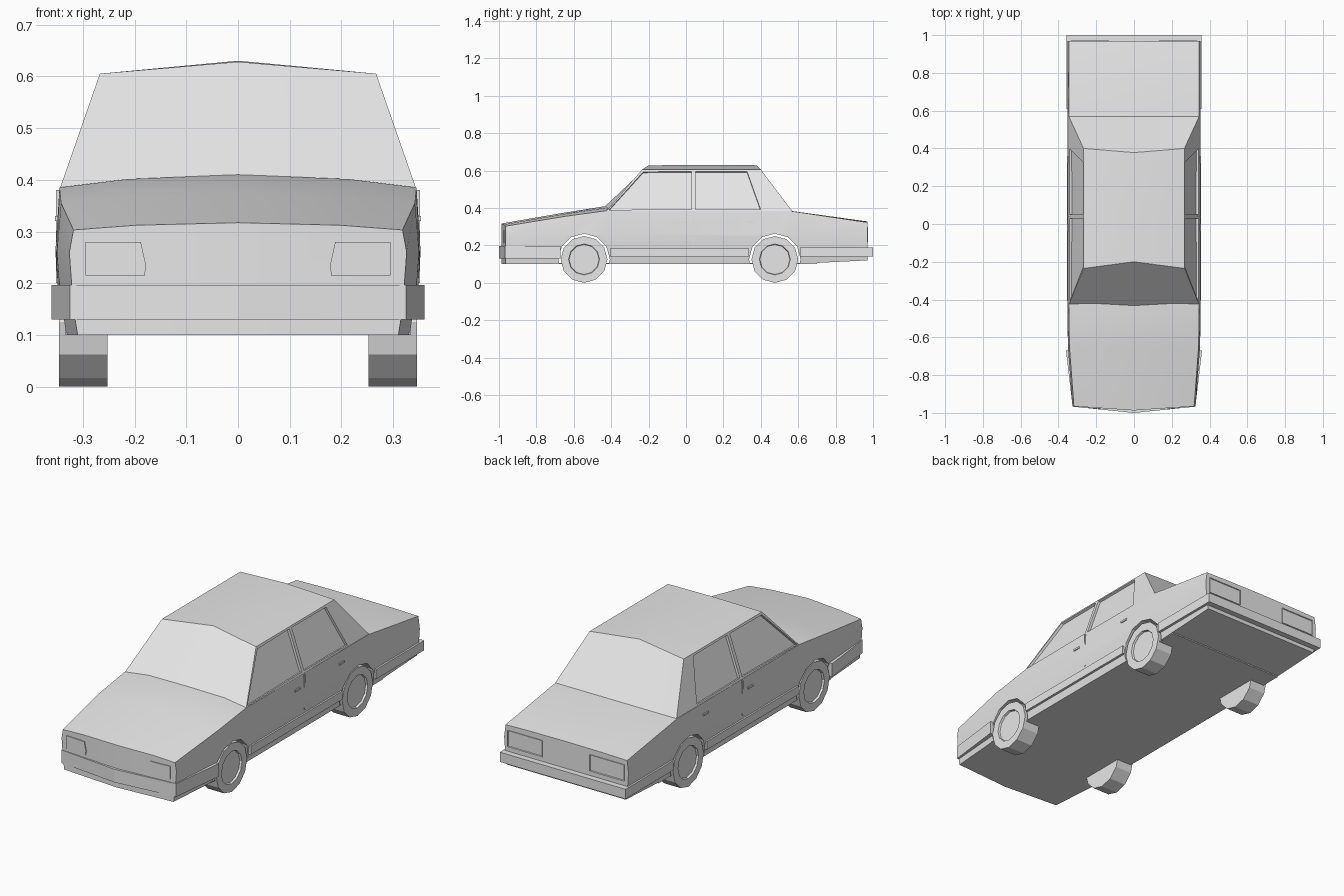
import bpy, bmesh, math
from mathutils import Vector, Matrix

if "Cube" in bpy.data.objects:
    bpy.data.objects.remove(bpy.data.objects["Cube"])

paint = bpy.data.materials.new("light_grey")
paint.use_nodes = True
paint.diffuse_color = (0.8, 0.8, 0.8, 1)
paint.node_tree.nodes["Principled BSDF"].inputs["Base Color"].default_value = (0.8, 0.8, 0.8, 1)


def finish(name, bm, smooth=False):
    """Turn a bmesh into a named, coloured object."""
    mesh = bpy.data.meshes.new(name)
    bm.to_mesh(mesh)
    bm.free()
    mesh.materials.append(paint)
    obj = bpy.data.objects.new(name, mesh)
    bpy.context.collection.objects.link(obj)
    for o in bpy.context.selected_objects:
        o.select_set(False)
    obj.select_set(True)
    bpy.context.view_layer.objects.active = obj
    if smooth:
        bpy.ops.object.shade_smooth_by_angle(angle=math.radians(25))
    return obj


def prism(name, points, push, rim=0, sink=0):
    """Extrude a flat outline; optionally sink a rimmed panel into its far face."""
    bm = bmesh.new()
    face = bm.faces.new([bm.verts.new(p) for p in points])
    out = bmesh.ops.extrude_face_region(bm, geom=[face])["geom"]
    bmesh.ops.translate(bm, vec=push, verts=[v for v in out if isinstance(v, bmesh.types.BMVert)])
    bmesh.ops.recalc_face_normals(bm, faces=bm.faces)
    if rim:
        cap = [f for f in out if isinstance(f, bmesh.types.BMFace)]
        bmesh.ops.inset_individual(bm, faces=cap, thickness=rim, depth=-sink)
    return finish(name, bm)


def plan(name, half, z0, z1):
    """Slab from the left half of a plan outline, mirrored across x."""
    full = half + [(-x, y) for x, y in reversed(half) if x > 0]
    return prism(name, [(x, y, z0) for x, y in full], (0, 0, z1 - z0))


def cylinder_x(bm, radius, length, centre):
    turn = Matrix.Translation(centre) @ Matrix.Rotation(math.pi / 2, 4, "Y")
    bmesh.ops.create_cone(bm, cap_ends=True, segments=12, radius1=radius,
                          radius2=radius, depth=length, matrix=turn)


# Lower body: sections lofted from nose to tail
stations = [  # y, half width, shoulder z, crown z, bottom z, centre bulge
    (-0.965, 0.318, 0.303, 0.317, 0.10, 0.022),
    (-0.65, 0.342, 0.355, 0.375, 0.10, 0.0),
    (-0.43, 0.345, 0.385, 0.41, 0.10, 0.0),
    (0.565, 0.345, 0.383, 0.384, 0.10, 0.0),
    (0.97, 0.345, 0.323, 0.328, 0.12, 0.0)]
bm = bmesh.new()
rings = []
for y, w, shoulder, crown, low, bulge in stations:
    side = [(w - 0.008, low), (w, 0.15), (w + 0.008, 0.26), (w, shoulder),
            (0.62 * w, shoulder + 0.65 * (crown - shoulder))]
    ring = [(0, low)] + side + [(0, crown)] + [(-x, z) for x, z in reversed(side)]
    rings.append([bm.verts.new((x, y - bulge * (1 - abs(x) / w), z)) for x, z in ring])
for a, b in zip(rings, rings[1:]):
    for i in range(len(a)):
        j = (i + 1) % len(a)
        bm.faces.new((a[i], a[j], b[j], b[i]))
for ring in (rings[0], rings[-1]):
    bm.faces.new(ring[:7])
    bm.faces.new(ring[6:] + ring[:1])
bmesh.ops.recalc_face_normals(bm, faces=bm.faces)
body = finish("body", bm)

# Wheel arches cut through the body
AXLES = (-0.545, 0.475)
bm = bmesh.new()
for y in AXLES:
    cylinder_x(bm, 0.138, 1.0, (0, y, 0.125))
cutter = finish("arch_cutter", bm)
cutter.hide_render = True
bpy.context.view_layer.objects.active = body
cut = body.modifiers.new("arches", "BOOLEAN")
cut.operation = "DIFFERENCE"
cut.solver = "EXACT"
cut.object = cutter
bpy.ops.object.modifier_apply(modifier=cut.name)
bpy.data.objects.remove(cutter)
body.select_set(True)
bpy.ops.object.shade_smooth_by_angle(angle=math.radians(25))

# Floor pan closing the underside
plan("floor", [(0.334, 0.7), (0.334, -0.7), (0, -0.7), (0, 0.7)][:2], 0.10, 0.106)

# Cabin: crowned roof, screens and sunken side windows
bm = bmesh.new()
base_y = (-0.425, 0.04, 0.41, 0.568)
roof_y = (-0.235, 0.04, 0.335, 0.40)
BELT, EAVE = 0.384, 0.605
ridge = [bm.verts.new((0, y, z)) for y, z in
         ((-0.20, 0.628), (0.04, 0.63), (0.335, 0.63), (0.378, 0.628))]
cowl = bm.verts.new((0, -0.432, 0.41))
shelf = bm.verts.new((0, 0.568, 0.384))
windows = []
for s in (1, -1):
    base = [bm.verts.new((s * 0.344, y, BELT)) for y in base_y]
    eave = [bm.verts.new((s * 0.267, y, EAVE)) for y in roof_y]
    for i in range(3):
        pane = bm.faces.new((base[i], base[i + 1], eave[i + 1], eave[i]))
        if i < 2:
            windows.append(pane)
        bm.faces.new((eave[i], eave[i + 1], ridge[i + 1], ridge[i]))
    bm.faces.new((base[0], eave[0], ridge[0], cowl))
    bm.faces.new((base[3], eave[3], ridge[3], shelf))
bmesh.ops.recalc_face_normals(bm, faces=bm.faces)
bmesh.ops.inset_individual(bm, faces=windows, thickness=0.014, depth=0.0)
bmesh.ops.inset_individual(bm, faces=windows, thickness=0.001, depth=-0.012)
finish("cabin", bm, smooth=True)

# Bumpers and sills
plan("front_bumper", [(0, -1.0), (0.325, -0.967), (0.36, -0.67)], 0.13, 0.197)
plan("rear_bumper", [(0.357, 0.61), (0.357, 1.0)], 0.14, 0.19)
for name, s in (("left", 1), ("right", -1)):
    prism(name + "_sill", [(s * 0.335, y, z) for y, z in
          ((-0.405, 0.14), (0.338, 0.14), (0.338, 0.183), (-0.405, 0.183))], (s * 0.021, 0, 0))

    # Headlamps follow the angled nose; tail lamps sit in rimmed frames
    lamp = [(0.295, 0.28), (0.295, 0.215), (0.18, 0.215), (0.178, 0.235), (0.188, 0.28)]
    prism(name + "_headlamp", [(s * x, -0.985 + 0.066 * x, z) for x, z in lamp], (0, -0.006, 0))
    prism(name + "_tail_lamp", [(s * x, 0.965, z) for x, z in
          ((0.135, 0.215), (0.33, 0.215), (0.33, 0.298), (0.135, 0.298))],
          (0, 0.009, 0), rim=0.005, sink=0.007)

    # Door seam and handles
    prism(name + "_door_seam", [(s * 0.343, y, z) for y, z in
          ((0.038, 0.2), (0.043, 0.2), (0.043, 0.38), (0.038, 0.38))], (s * 0.009, 0, 0))
    for door, y in (("front", -0.02), ("rear", 0.34)):
        prism(f"{name}_{door}_handle", [(s * 0.345, y + a, 0.325 + b) for a, b in
              ((-0.02, -0.005), (0.02, -0.005), (0.02, 0.005), (-0.02, 0.005))], (s * 0.009, 0, 0))

    # Wheels with a sunken hub face
    for axle, y in zip(("front", "rear"), AXLES):
        bm = bmesh.new()
        cylinder_x(bm, 0.125, 0.094, (s * 0.299, y, 0.125))
        outer = [f for f in bm.faces if f.normal.x * s > 0.9]
        bmesh.ops.inset_individual(bm, faces=outer, thickness=0.042, depth=0.0)
        bmesh.ops.inset_individual(bm, faces=outer, thickness=0.003, depth=-0.01)
        finish(f"{name}_{axle}_wheel", bm)
